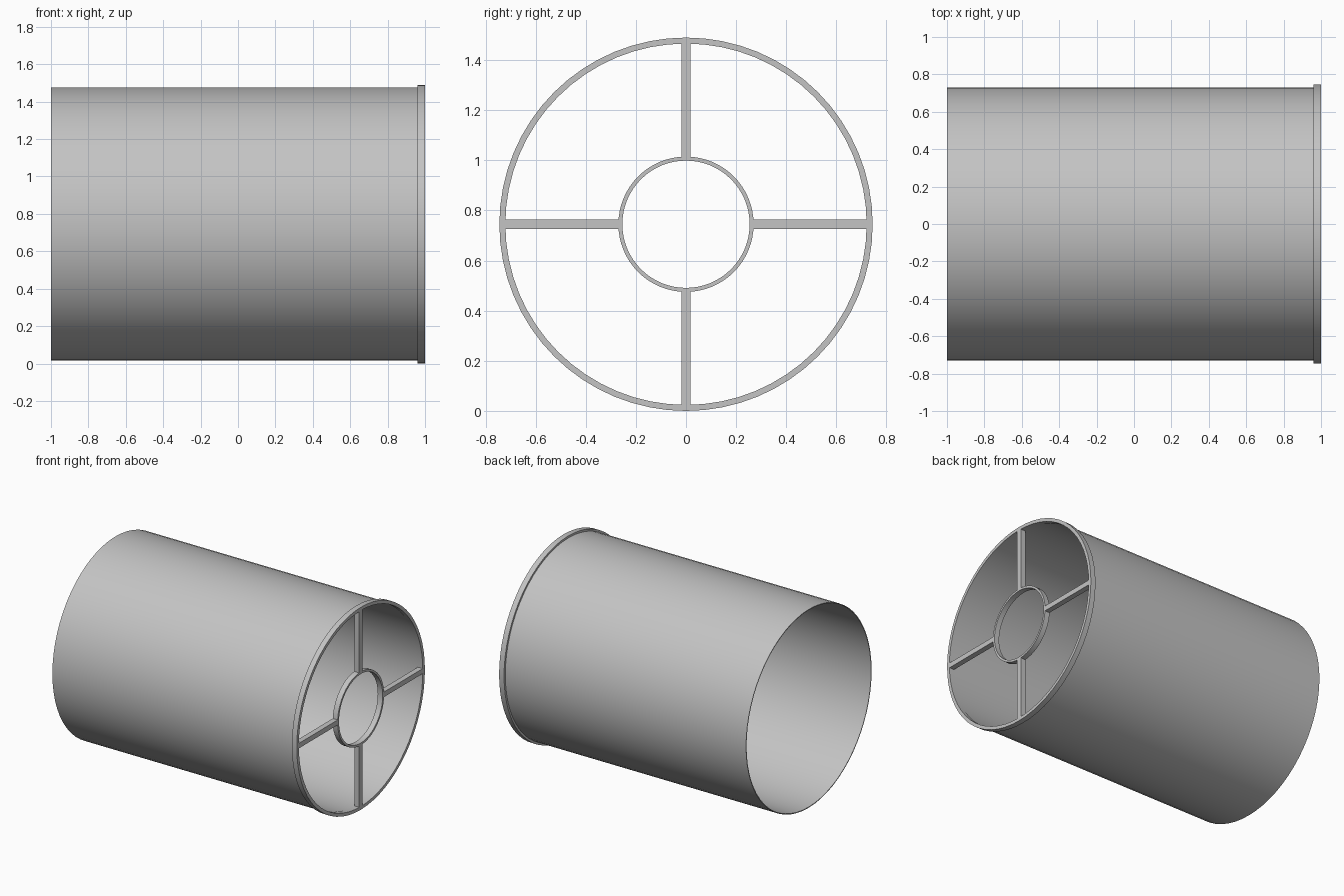
import bpy
import math
from mathutils import Matrix

if "Cube" in bpy.data.objects:
    bpy.data.objects.remove(bpy.data.objects["Cube"])

CENTRE_Z = 0.745
SIDES = 64

grey = bpy.data.materials.new("plain_grey")
grey.use_nodes = True
colour = (0.55, 0.55, 0.55, 1)
grey.diffuse_color = colour
grey.node_tree.nodes["Principled BSDF"].inputs["Base Color"].default_value = colour


def make_object(name, verts, faces):
    mesh = bpy.data.meshes.new(name)
    mesh.from_pydata(verts, [], faces)
    mesh.materials.append(grey)
    obj = bpy.data.objects.new(name, mesh)
    bpy.context.collection.objects.link(obj)
    return obj


def hollow_ring(name, x0, x1, inner, outer):
    """Rectangular wall section swept around the x axis."""
    section = [(x0, outer), (x1, outer), (x1, inner), (x0, inner)]
    verts, faces = [], []
    for i in range(SIDES):
        a = math.tau * i / SIDES
        verts += [(x, r * math.cos(a), CENTRE_Z + r * math.sin(a)) for x, r in section]
        j = (i + 1) % SIDES
        for k in range(4):
            n = (k + 1) % 4
            faces.append((4 * i + k, 4 * i + n, 4 * j + n, 4 * j + k))
    obj = make_object(name, verts, faces)
    bpy.ops.object.select_all(action="DESELECT")
    obj.select_set(True)
    bpy.context.view_layer.objects.active = obj
    bpy.ops.object.shade_smooth_by_angle(angle=math.radians(30))
    return obj


# Thin open tube, end flange and central hub
hollow_ring("tube_wall", -1, 0.97, 0.724, 0.73)
hollow_ring("end_flange", 0.96, 1, 0.721, 0.745)
hollow_ring("hub_ring", 0.96, 1, 0.254, 0.27)

# Four spokes joining hub and flange
for i, side in enumerate(("left", "top", "right", "bottom")):
    bpy.ops.mesh.primitive_cube_add(size=1)
    spoke = bpy.context.object
    spoke.name = side + "_spoke"
    shape = Matrix.Translation((0.98, 0.494, 0)) @ Matrix.Diagonal((0.04, 0.464, 0.037, 1))
    turn = Matrix.Rotation(i * math.pi / 2, 4, "X")
    spoke.data.transform(Matrix.Translation((0, 0, CENTRE_Z)) @ turn @ shape)
    spoke.data.materials.append(grey)
